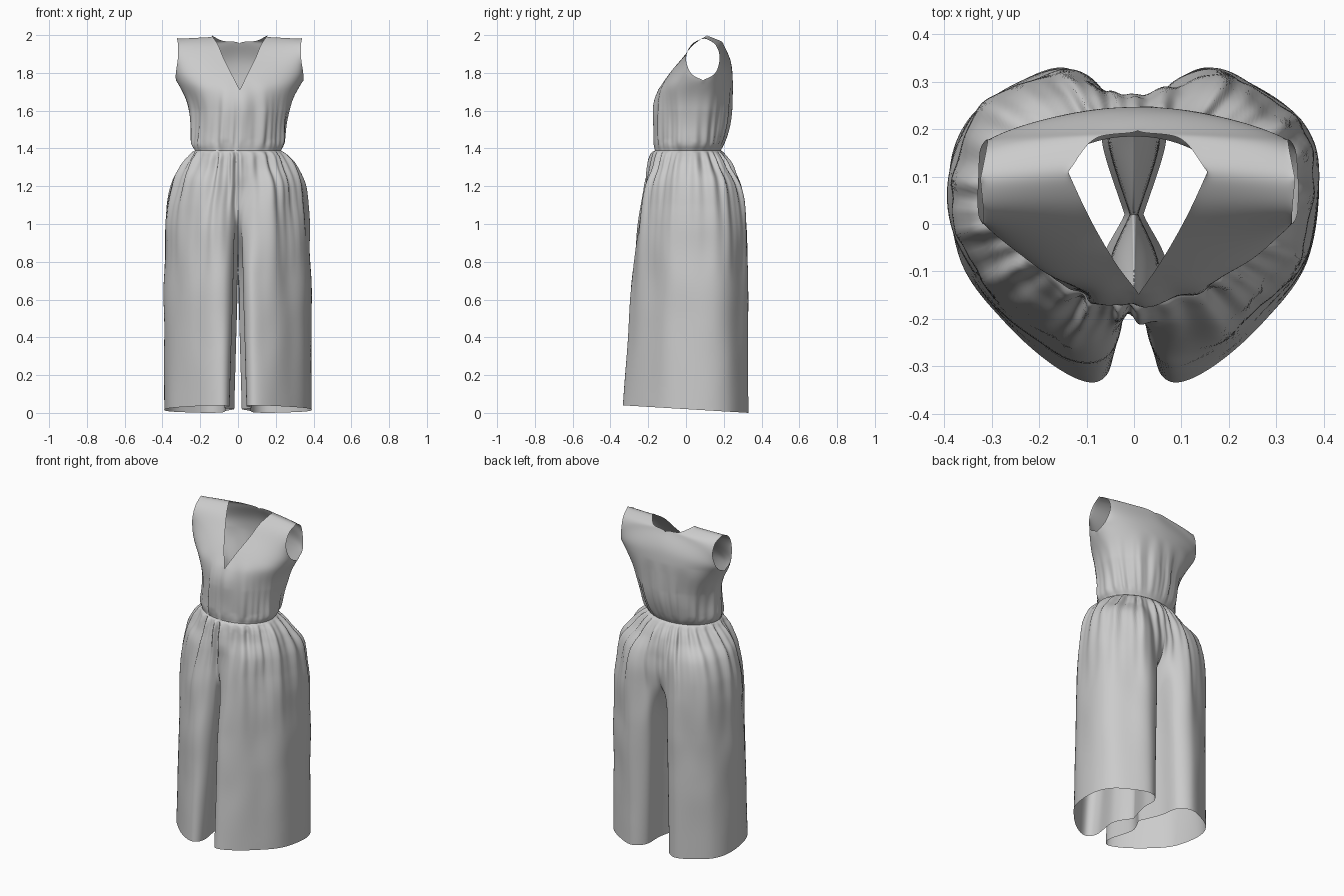
import bpy, bmesh, math
from mathutils import Vector, noise

if "Cube" in bpy.data.objects:
    bpy.data.objects.remove(bpy.data.objects["Cube"])


def spline(pts, t):
    """Catmull-Rom point at t in 0..1 along pts."""
    n = len(pts) - 1
    s = min(max(t, 0), 1) * n
    i = min(int(s), n - 1)
    f = s - i
    p1, p2 = pts[i], pts[i + 1]
    p0 = pts[i - 1] if i > 0 else p1 * 2 - p2
    p3 = pts[i + 2] if i + 2 <= n else p2 * 2 - p1
    return 0.5 * (2 * p1 + (p2 - p0) * f + (2 * p0 - 5 * p1 + 4 * p2 - p3) * f * f
                  + (3 * p1 - p0 - 3 * p2 + p3) * f ** 3)


def ramp(z, stops):
    """Piecewise linear lookup, stops rising in z."""
    if z <= stops[0][0]:
        return stops[0][1]
    for (a, va), (b, vb) in zip(stops, stops[1:]):
        if z <= b:
            return va + (vb - va) * (z - a) / (b - a)
    return stops[-1][1]


def fold(p, fine, broad):
    """Push a cloth point outwards by gathers (fine) and soft drape (broad)."""
    d = Vector((p.x, p.y - 0.04, 0))
    r = d.length
    if r < 1e-4:
        return p
    a = math.atan2(d.x, -d.y)
    w = min(max((r - 0.13) / 0.08, 0), 1)
    g = 0.65 * math.sin(22 * a + 2 * math.sin(3 * a)) + 0.4 * math.sin(35 * a + 2 * math.sin(5 * a + 1))
    b = 0.5 * math.sin(11 * a + math.sin(2 * a)) + 1.2 * noise.noise(Vector((p.x * 7, p.y * 7, p.z * 4)))
    return p + d / r * w * (fine * g + broad * b)


def add_grid(bm, rows):
    vs = [[bm.verts.new(p) for p in row] for row in rows]
    for r0, r1 in zip(vs, vs[1:]):
        for j in range(len(r0) - 1):
            bm.faces.new((r0[j], r0[j + 1], r1[j + 1], r1[j]))


def finish(bm, name, relax, fine, broad, shift):
    """Weld seams, relax the cloth inside its edges, add folds, make the object."""
    bmesh.ops.remove_doubles(bm, verts=bm.verts, dist=0.0004)
    inner = [v for v in bm.verts if not v.is_boundary]
    for _ in range(relax):
        bmesh.ops.smooth_vert(bm, verts=inner, factor=0.5, use_axis_x=True, use_axis_y=True, use_axis_z=True)
    for v in bm.verts:
        v.co = fold(v.co, ramp(v.co.z, fine), ramp(v.co.z, broad))
        v.co.x += ramp(v.co.z, shift)
    bmesh.ops.recalc_face_normals(bm, faces=bm.faces)
    for f in bm.faces:
        f.smooth = True
    me = bpy.data.meshes.new(name)
    bm.to_mesh(me)
    bm.free()
    ob = bpy.data.objects.new(name, me)
    bpy.context.collection.objects.link(ob)


# Trousers: half sections run from front seam, round the outside, to back seam
hip = [(0, -.2), (.03, -.203), (.06, -.21), (.11, -.215), (.18, -.2), (.26, -.145), (.327, -.05),
       (.354, .07), (.325, .18), (.25, .25), (.16, .28), (.1, .277), (.05, .268), (0, .262)]
seat = [(0, -.175), (.012, -.195), (.03, -.22), (.09, -.25), (.17, -.235), (.265, -.17), (.352, -.06),
        (.38, .08), (.345, .21), (.25, .285), (.15, .315), (.075, .29), (.025, .265), (0, .245)]
thigh = [(0, .02), (.045, -.1), (.025, -.21), (.07, -.278), (.16, -.26), (.27, -.18), (.362, -.06),
         (.388, .09), (.35, .215), (.25, .29), (.15, .325), (.065, .28), (.045, .16), (0, .02)]
hem = [(.02, .02), (.072, -.1), (.045, -.27), (.078, -.333), (.16, -.305), (.27, -.21), (.365, -.08),
       (.39, .1), (.35, .22), (.25, .295), (.15, .33), (.08, .28), (.065, .16), (.02, .02)]


def oval(a, b, cy, z):
    angs = [math.atan2(x, -(y - 0.03)) for x, y in hip]
    return [Vector((a * math.sin(t), cy - b * math.cos(t), z)) for t in angs]


def flat(sec, z):
    return [Vector((x, y, z)) for x, y in sec]


hem_pts = [Vector((x, y, max(0.02 - 0.06 * y, 0))) for x, y in hem]
thigh_pts = flat(thigh, 0.74)
levels = [oval(.228, .175, .01, 1.39), oval(.25, .193, .012, 1.37), oval(.306, .222, .026, 1.30),
          flat(hip, 1.2), flat(seat, 1.0), thigh_pts,
          [(a + b) / 2 for a, b in zip(thigh_pts, hem_pts)], hem_pts]
FINE = [(.7, 0), (1.0, .004), (1.2, .010), (1.34, .015), (1.375, .009), (1.39, 0)]
BROAD = [(.05, 0), (.5, .005), (1.0, .011), (1.25, .011), (1.39, 0)]

bm = bmesh.new()
COLS, ROWS = 130, 80
for side in (1, -1):
    rows = []
    for r in range(ROWS + 1):
        keys = [spline([lv[k] for lv in levels], r / ROWS) for k in range(len(hip))]
        row = []
        for c in range(COLS + 1):
            p = spline(keys, c / COLS)
            p.x = max(p.x, 0) * side
            row.append(p)
        rows.append(row)
    add_grid(bm, rows)
finish(bm, "trousers", 0, FINE, BROAD, [(1.1, 0), (1.2, .006), (1.36, .006), (1.39, 0)])

# Bodice: quarter panels between a centre/neck edge and a side/armhole edge


def V(*pts):
    return [Vector(p) for p in pts]


side_seam = V((.228, .01, 1.39), (.25, .02, 1.43), (.252, .04, 1.53), (.275, .065, 1.65), (.338, .09, 1.76))
panels = {
    "front": (V((0, -.165, 1.39), (0, -.170, 1.43), (0, -.169, 1.53), (0, -.168, 1.64), (0, -.147, 1.71)),
              V((0, -.147, 1.71), (.045, -.085, 1.80), (.085, -.018, 1.88), (.115, .04, 1.95), (.147, .11, 1.998)),
              V((.338, .09, 1.76), (.337, .025, 1.80), (.326, 0, 1.88), (.326, .03, 1.95), (.332, .095, 1.987))),
    "back": (V((0, .185, 1.39), (0, .205, 1.43), (0, .235, 1.53), (0, .246, 1.64), (0, .25, 1.76)),
             V((0, .25, 1.76), (0, .238, 1.87), (0, .197, 1.955), (.09, .18, 1.97), (.147, .11, 1.998)),
             V((.338, .09, 1.76), (.333, .155, 1.80), (.318, .178, 1.88), (.32, .155, 1.95), (.332, .095, 1.987))),
}
B_FINE = [(1.39, 0), (1.43, .006), (1.5, .005), (1.62, .002), (1.72, 0)]
B_BROAD = [(1.39, 0), (1.45, .009), (1.6, .010), (1.72, .004), (1.78, 0)]


def panel_point(inner, outer, u, bulge):
    a = u * math.pi / 2
    p = inner.lerp(outer, u)
    q = Vector((inner.x + (outer.x - inner.x) * math.sin(a),
                outer.y + (inner.y - outer.y) * math.cos(a), p.z))
    return p.lerp(q, bulge)


bm = bmesh.new()
N = 44
for low_in, top_in, top_out in panels.values():
    for side in (1, -1):
        rows = []
        for r in range(2 * N + 1):
            low = r <= N
            t = r / N if low else r / N - 1
            inner = spline(low_in if low else top_in, t)
            outer = spline(side_seam if low else top_out, t)
            inner.x = max(inner.x, 0)
            row = []
            for c in range(N + 1):
                p = panel_point(inner, outer, c / N, 1 if low else (1 - t) * (1 + t))
                p.x *= side
                row.append(p)
            rows.append(row)
        add_grid(bm, rows)
finish(bm, "bodice", 35, B_FINE, B_BROAD, [(1.39, 0), (1.6, .012), (1.8, .008)])
